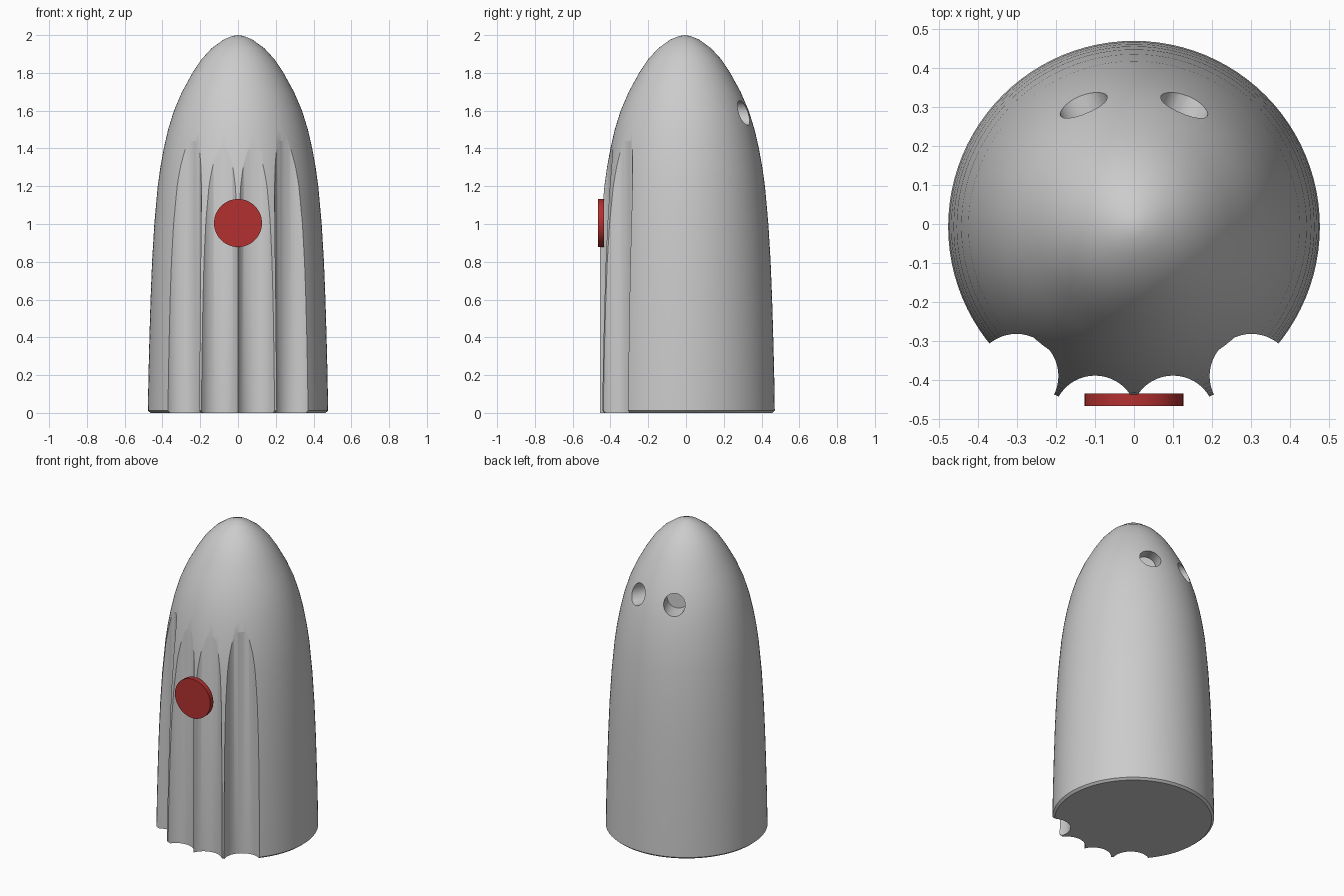
import bpy
import bmesh
from math import sin, cos, pi, radians, atan2
from mathutils import Matrix

if "Cube" in bpy.data.objects:
    bpy.data.objects.remove(bpy.data.objects["Cube"])

CY = -0.007   # y of the body axis


def add_object(name, bm):
    bmesh.ops.recalc_face_normals(bm, faces=bm.faces[:])
    mesh = bpy.data.meshes.new(name)
    bm.to_mesh(mesh)
    bm.free()
    obj = bpy.data.objects.new(name, mesh)
    bpy.context.collection.objects.link(obj)
    return obj


def lathe(name, profile, sides):
    """Revolve (radius, z) points, closing flat at the bottom and in a tip on top."""
    bm = bmesh.new()
    rings = [[bm.verts.new((r * cos(2 * pi * i / sides), r * sin(2 * pi * i / sides) + CY, z))
              for i in range(sides)] for r, z in profile[:-1]]
    tip = bm.verts.new((0, CY, profile[-1][1]))
    bm.faces.new(rings[0][::-1])
    for a, b in zip(rings, rings[1:]):
        for i in range(sides):
            j = (i + 1) % sides
            bm.faces.new((a[i], a[j], b[j], b[i]))
    for i in range(sides):
        bm.faces.new((rings[-1][i], rings[-1][(i + 1) % sides], tip))
    return add_object(name, bm)


def cylinder(name, radius, depth, matrix, sides=48):
    bm = bmesh.new()
    bmesh.ops.create_cone(bm, cap_ends=True, segments=sides, radius1=radius,
                          radius2=radius, depth=depth, matrix=matrix)
    return add_object(name, bm)


def smooth(obj):
    bpy.ops.object.select_all(action='DESELECT')
    obj.select_set(True)
    bpy.context.view_layer.objects.active = obj
    bpy.ops.object.shade_smooth_by_angle(angle=radians(30))


def cut(obj, cutter):
    bpy.ops.object.select_all(action='DESELECT')
    bpy.context.view_layer.objects.active = obj
    mod = obj.modifiers.new("cut", 'BOOLEAN')
    mod.operation = 'DIFFERENCE'
    mod.solver = 'EXACT'
    mod.object = cutter
    bpy.ops.object.modifier_apply(modifier=mod.name)
    bpy.data.objects.remove(cutter, do_unlink=True)


# Bullet-shaped body
body = lathe("body", [
    (0.463, 0), (0.477, 0.012), (0.474, 0.2), (0.469, 0.4), (0.463, 0.6),
    (0.455, 0.8), (0.443, 1.0), (0.425, 1.2), (0.411, 1.3), (0.393, 1.4),
    (0.370, 1.5), (0.339, 1.6), (0.296, 1.7), (0.241, 1.8), (0.195, 1.87),
    (0.140, 1.93), (0.075, 1.977), (0.030, 1.995), (0, 2.0)], 96)

for side in (-1, 1):
    # Upright flutes in the front
    for x, y in ((0.1, -0.497), (0.302, -0.390)):
        cut(body, cylinder("flute_cutter", 0.108, 1.64,
                           Matrix.Translation((side * x, y, 0.62))))
    # Round blind holes in the upper back
    turn = atan2(0.13, 0.313) * side
    aim = (Matrix.Translation((0, CY, 1.588)) @ Matrix.Rotation(-turn, 4, 'Z')
           @ Matrix.Translation((0, 0.39, 0)) @ Matrix.Rotation(pi / 2, 4, 'X'))
    cut(body, cylinder("hole_cutter", 0.065, 0.30, aim, 32))
smooth(body)

# Red disc on the front
disc = cylinder("front_disc", 0.127, 0.032,
                Matrix.Translation((0, -0.451, 1.005)) @ Matrix.Rotation(pi / 2, 4, 'X'))
smooth(disc)
red = bpy.data.materials.new("red")
red.diffuse_color = (0.45, 0.03, 0.03, 1)
red.use_nodes = True
red.node_tree.nodes["Principled BSDF"].inputs["Base Color"].default_value = red.diffuse_color
disc.data.materials.append(red)
